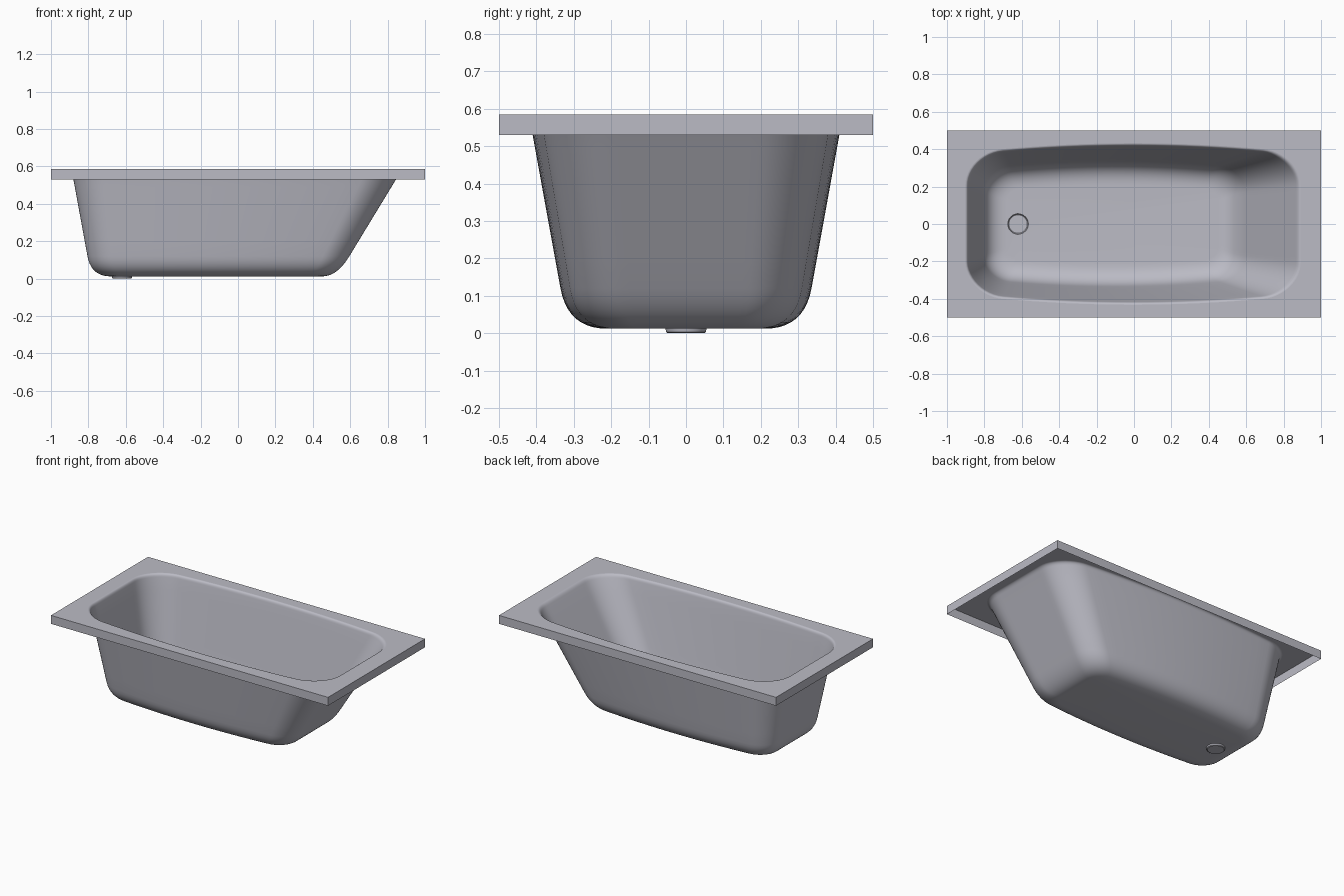
import bpy
import math

if "Cube" in bpy.data.objects:
    bpy.data.objects.remove(bpy.data.objects["Cube"], do_unlink=True)

TOP, SKIRT, FLOOR = 0.585, 0.53, 0.012
ARC, SIDE = 12, 16          # segments per corner and per straight side

enamel = bpy.data.materials.new("grey_enamel")
enamel.use_nodes = True
COLOUR = (0.5, 0.5, 0.56, 1)
enamel.diffuse_color = COLOUR
enamel.node_tree.nodes["Principled BSDF"].inputs["Base Color"].default_value = COLOUR


def ring(x0, x1, hw, r, z):
    """Rounded rectangle, counter-clockwise, with long sides bowed outward."""
    cx, hl = (x0 + x1) / 2, (x1 - x0) / 2
    pts = []
    for q, (sx, sy) in enumerate([(1, 1), (-1, 1), (-1, -1), (1, -1)]):
        for i in range(ARC + 1):
            a = (q + i / ARC) * math.pi / 2
            pts.append((sx * (hl - r) + r * math.cos(a), sy * (hw - r) + r * math.sin(a)))
        # straight run to the next corner
        nx, ny = [(-1, 1), (-1, -1), (1, -1), (1, 1)][q]
        a = (q + 1) * math.pi / 2
        end = (nx * (hl - r) + r * math.cos(a), ny * (hw - r) + r * math.sin(a))
        start = pts[-1]
        for i in range(1, SIDE):
            t = i / SIDE
            pts.append(tuple(s + (e - s) * t for s, e in zip(start, end)))
    return [(cx + x, y * (1 - 0.12 * (x / hl) ** 2), z) for x, y in pts]


def wall(z):
    """Section of the sloping wall at a height: x0, x1, half width, radius, z."""
    t = (z - FLOOR) / (TOP - FLOOR)
    low, high = (-0.785, 0.53, 0.316, 0.13), (-0.89, 0.878, 0.42, 0.19)
    return tuple(a + (b - a) * t for a, b in zip(low, high)) + (z,)


def bend(a, b, c, n):
    """Sections along a curve from a to c, rounded towards b."""
    return [tuple((1 - t) ** 2 * p + 2 * t * (1 - t) * q + t * t * s
                  for p, q, s in zip(a, b, c))
            for t in (i / n for i in range(n + 1))]


def loft(name, rings, cap=False):
    n = len(rings[0])
    faces = [(k * n + i, k * n + (i + 1) % n, (k + 1) * n + (i + 1) % n, (k + 1) * n + i)
             for k in range(len(rings) - 1) for i in range(n)]
    if cap:
        faces.append(tuple(range((len(rings) - 1) * n, len(rings) * n)))
    mesh = bpy.data.meshes.new(name)
    mesh.from_pydata([p for r in rings for p in r], [], faces)
    mesh.materials.append(enamel)
    obj = bpy.data.objects.new(name, mesh)
    bpy.context.collection.objects.link(obj)
    bpy.ops.object.select_all(action="DESELECT")
    obj.select_set(True)
    bpy.context.view_layer.objects.active = obj
    bpy.ops.object.shade_smooth_by_angle(angle=math.radians(35))
    return obj


# basin: rolled lip, sloping walls, rounded foot
lip_edge = (-0.903, 0.892, 0.432, 0.2, TOP)
sections = bend(lip_edge, wall(TOP), wall(0.565), 6)
sections += [wall(0.565 + (0.12 - 0.565) * i / 6) for i in range(1, 6)]
sections += bend(wall(0.12), wall(FLOOR), (-0.68, 0.45, 0.21, 0.07, FLOOR), 10)
rings = [ring(*s) for s in sections]


# drain outline follows the directions of the floor outline
DX, DR = -0.62, 0.055


def drain_ring(radius, z):
    out = []
    for x, y, _ in rings[-1]:
        a = math.atan2(y, x - DX)
        out.append((DX + radius * math.cos(a), radius * math.sin(a), z))
    return out


# floor reaches the edge of the drain recess
loft("basin", rings + [drain_ring(DR, FLOOR)])
loft("drain_recess", [drain_ring(DR, FLOOR), drain_ring(DR - 0.002, 0.003),
                      drain_ring(DR - 0.006, 0)], cap=True)

# rim: flat deck from the lip to a rectangle, with a thin skirt hanging down
outer = []
for x, y, _ in rings[0]:
    k = min(1 / max(abs(x), 1e-6), 0.5 / max(abs(y), 1e-6))
    outer.append([x * k, y * k, TOP])
for cx in (-1, 1):
    for cy in (-0.5, 0.5):
        near = min(outer, key=lambda p: math.hypot(p[0] - cx, p[1] - cy))
        near[0], near[1] = cx, cy
skirt = [(x, y, SKIRT) for x, y, _ in outer]
loft("rim", [skirt, [tuple(p) for p in outer], rings[0]])
